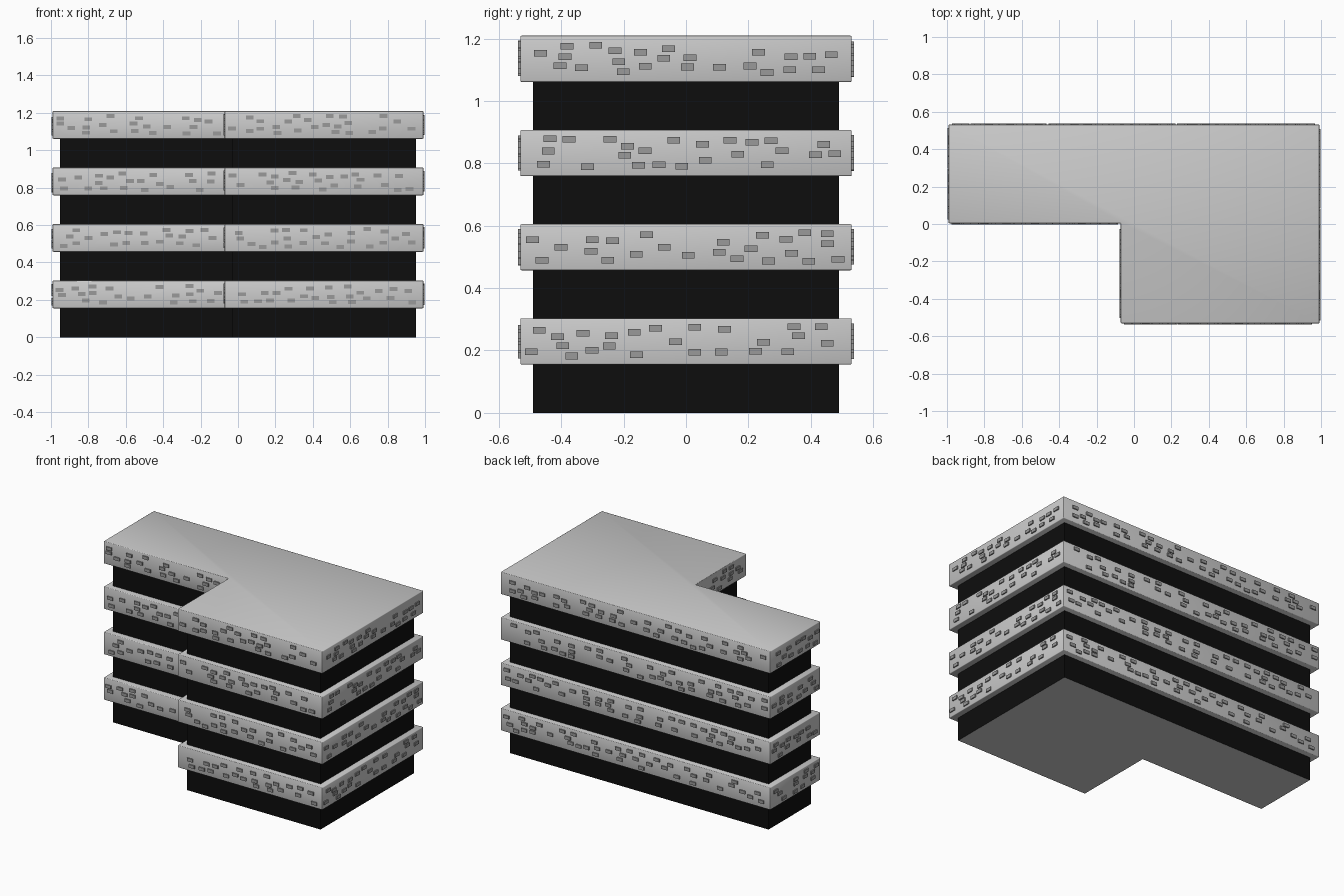
import bpy, bmesh, random
from mathutils import Vector, Matrix

random.seed(7)
if "Cube" in bpy.data.objects:
    bpy.data.objects.remove(bpy.data.objects["Cube"])


def material(name, value):
    m = bpy.data.materials.new(name)
    m.use_nodes = True
    color = (value, value, value, 1)
    m.diffuse_color = color
    m.node_tree.nodes["Principled BSDF"].inputs["Base Color"].default_value = color
    return m


concrete = material("light grey concrete", 0.6)
stone = material("mid grey stone", 0.32)
glass = material("black glass", 0.004)


def finish(bm, name, *materials):
    mesh = bpy.data.meshes.new(name)
    bm.to_mesh(mesh)
    bm.free()
    for m in materials:
        mesh.materials.append(m)
    obj = bpy.data.objects.new(name, mesh)
    bpy.context.collection.objects.link(obj)
    return obj


def l_outline(inset):
    """Counter-clockwise L footprint, shrunk evenly by inset."""
    x, y = 0.991 - inset, 0.531 - inset
    notch_x, notch_y = -0.071 + inset, 0.004 + inset
    return [(notch_x, -y), (x, -y), (x, y), (-x, y), (-x, notch_y), (notch_x, notch_y)]


def l_prism(inset, bottom, top):
    bm = bmesh.new()
    base = bm.faces.new([bm.verts.new((x, y, bottom)) for x, y in l_outline(inset)])
    walls = bmesh.ops.extrude_face_region(bm, geom=[base])
    moved = [v for v in walls["geom"] if isinstance(v, bmesh.types.BMVert)]
    bmesh.ops.translate(bm, verts=moved, vec=(0, 0, top - bottom))
    bmesh.ops.recalc_face_normals(bm, faces=bm.faces)
    return bm


# Dark glazed core, with a concrete underside
bm = l_prism(0.04, 0, 1.1)
for f in bm.faces:
    f.material_index = 1 if abs(f.normal.z) > 0.5 else 0
finish(bm, "glazed_core", glass, concrete)

BAND_HEIGHT = 0.148
BRICK = (0.041, 0.014, 0.021)


def scatter(length):
    """Random brick centres on a wall, kept from overlapping."""
    spots = []
    for attempt in range(2000):
        if len(spots) >= length * 22:
            break
        u = random.uniform(0.035, length - 0.035)
        v = random.uniform(0.026, BAND_HEIGHT - 0.026)
        if all(abs(u - a) > 0.055 or abs(v - b) > 0.028 for a, b in spots):
            spots.append((u, v))
    return spots


for floor in range(4):
    bottom = 0.155 + floor * 0.302

    # Overhanging concrete band with softened edges
    bm = l_prism(0, bottom, bottom + BAND_HEIGHT)
    bmesh.ops.bevel(bm, geom=bm.edges[:], offset=0.004, segments=2,
                    profile=0.5, affect='EDGES')
    for f in bm.faces:
        f.smooth = True
    finish(bm, f"floor_band_{floor + 1}", concrete)

    # Small raised stones on every wall of the band
    bm = bmesh.new()
    outline = [Vector((x, y, bottom)) for x, y in l_outline(0)]
    for start, end in zip(outline, outline[1:] + outline[:1]):
        along = (end - start).normalized()
        turn = Vector((1, 0, 0)).rotation_difference(along).to_matrix().to_4x4()
        if along.x < -0.5:
            turn = Matrix.Rotation(3.14159265, 4, 'Z')
        for u, v in scatter((end - start).length):
            place = Matrix.Translation(start + along * u + Vector((0, 0, v)))
            bmesh.ops.create_cube(bm, size=1,
                                  matrix=place @ turn @ Matrix.Diagonal((*BRICK, 1)))
    finish(bm, f"raised_stones_{floor + 1}", stone)
